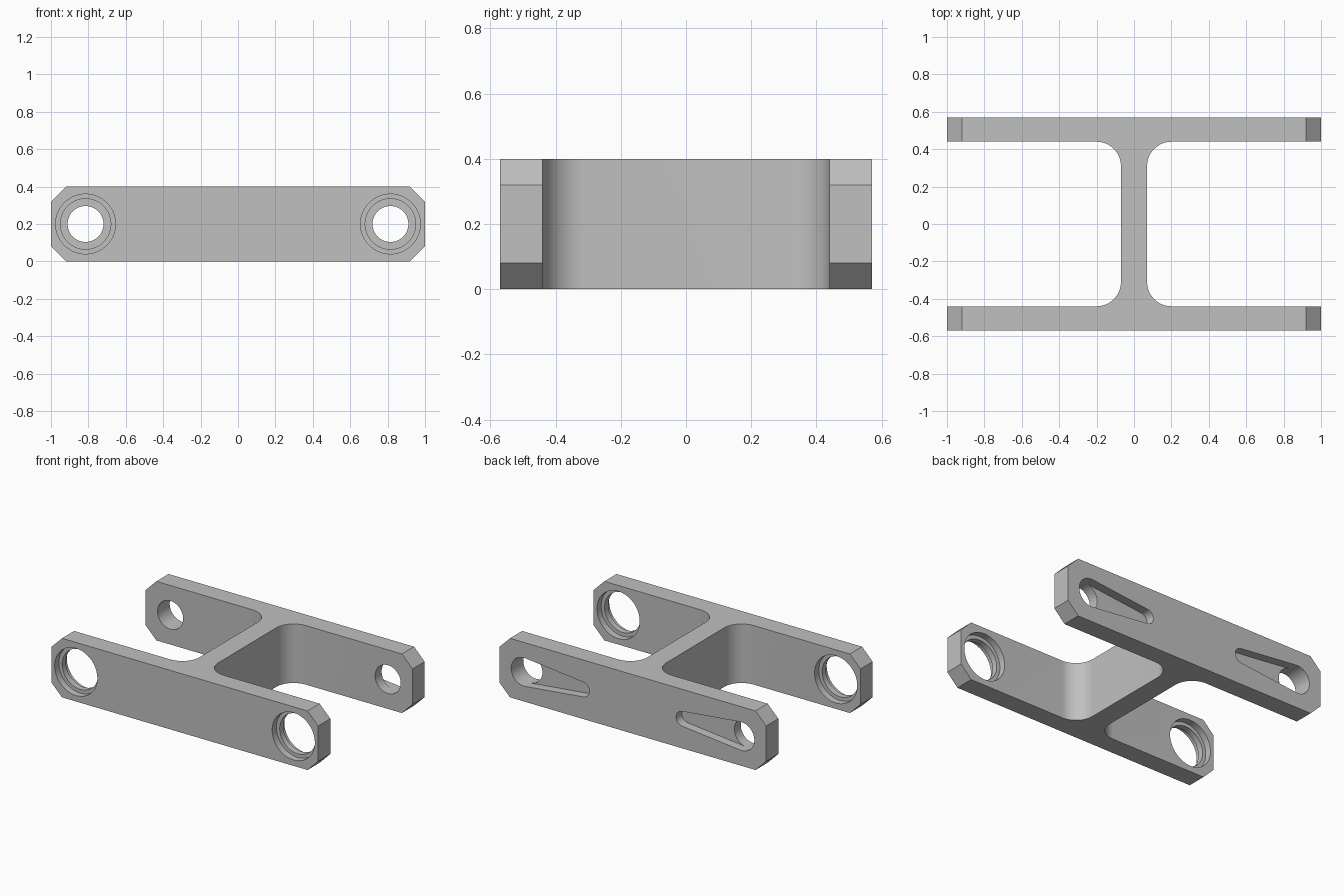
import bpy, bmesh
from math import sin, cos, pi, acos
from mathutils import Vector

cube = bpy.data.objects.get("Cube")
if cube:
    bpy.data.objects.remove(cube, do_unlink=True)

# Main dimensions
HALF_L, HALF_W, HEIGHT = 1.0, 0.57, 0.4
PLATE_IN, WEB, FILLET, CHAMFER = 0.44, 0.07, 0.13, 0.08
HOLE_X, MID_Z = 0.815, HEIGHT / 2

grey = bpy.data.materials.new("plain grey")
grey.use_nodes = True
colour = (0.53, 0.53, 0.53, 1)
grey.diffuse_color = colour
grey.node_tree.nodes["Principled BSDF"].inputs["Base Color"].default_value = colour


def arc(cx, cy, r, a0, a1, n):
    return [(cx + r * cos(a0 + (a1 - a0) * i / n), cy + r * sin(a0 + (a1 - a0) * i / n))
            for i in range(n + 1)]


def circle(cx, cy, r, n=64):
    return arc(cx, cy, r, 0, 2 * pi, n)[:-1]


def prism(name, outline, axis, lo, hi):
    """Extrude an outline along z, or an x-z outline along y."""
    def place(p, d):
        return Vector((p[0], p[1], d)) if axis == "z" else Vector((p[0], d, p[1]))
    bm = bmesh.new()
    face = bm.faces.new([bm.verts.new(place(p, lo)) for p in outline])
    ext = bmesh.ops.extrude_face_region(bm, geom=[face])
    verts = [v for v in ext["geom"] if isinstance(v, bmesh.types.BMVert)]
    bmesh.ops.translate(bm, verts=verts, vec=place((0, 0), hi - lo))
    bmesh.ops.recalc_face_normals(bm, faces=bm.faces)
    mesh = bpy.data.meshes.new(name)
    bm.to_mesh(mesh)
    bm.free()
    mesh.materials.append(grey)
    obj = bpy.data.objects.new(name, mesh)
    bpy.context.collection.objects.link(obj)
    return obj


def boolean(target, cutter, operation="DIFFERENCE"):
    cutter.hide_render = True
    mod = target.modifiers.new(cutter.name, "BOOLEAN")
    mod.operation, mod.solver, mod.object = operation, "EXACT", cutter
    bpy.context.view_layer.objects.active = target
    bpy.ops.object.modifier_apply(modifier=mod.name)
    bpy.data.objects.remove(cutter, do_unlink=True)


# H-shaped body: one filleted quarter mirrored into the whole outline
quarter = arc(WEB + FILLET, PLATE_IN - FILLET, FILLET, pi, pi / 2, 16)
quarter += [(HALF_L, PLATE_IN), (HALF_L, HALF_W)]
half = [(x, -y) for x, y in reversed(quarter)] + quarter
outline = half + [(-x, y) for x, y in reversed(half)]
body = prism("double_fork_bracket", outline, "z", 0, HEIGHT)

# Chamfered plate ends
c = CHAMFER
corner = [(HALF_L - c, 0), (HALF_L, c), (HALF_L, HEIGHT - c), (HALF_L - c, HEIGHT)]
octagon = corner + [(-x, z) for x, z in reversed(corner)]
boolean(body, prism("end_chamfers", octagon, "y", -1, 1), "INTERSECT")

# Holes and tapered pockets, on both sides
R, r, SLOT_X, POCKET = 0.096, 0.05, 0.375, 0.06
BORE, SEAT = 0.16, 0.045
a = acos((R - r) / (HOLE_X - SLOT_X))
teardrop = (arc(HOLE_X, MID_Z, R, a - pi, pi - a, 48)
            + arc(SLOT_X, MID_Z, r, pi - a, pi + a, 24))
for s in (1, -1):
    hole = circle(s * HOLE_X, MID_Z, 0.135)
    bore = circle(s * HOLE_X, MID_Z, BORE)
    boolean(body, prism("front_hole", hole, "y", -0.7, -0.3))
    boolean(body, prism("outer_bore", bore, "y", -0.7, -HALF_W + SEAT))
    boolean(body, prism("inner_bore", bore, "y", -PLATE_IN - SEAT, -0.3))
    slot = [(s * x, z) for x, z in teardrop]
    boolean(body, prism("tapered_pocket", slot, "y", HALF_W - POCKET, 0.7))
    boolean(body, prism("rear_hole", circle(s * HOLE_X, MID_Z, R), "y", 0.3, 0.7))

# Smooth fillets and bores, crisp edges
bpy.ops.object.select_all(action="DESELECT")
body.select_set(True)
bpy.context.view_layer.objects.active = body
bpy.ops.object.shade_smooth_by_angle(angle=pi / 6)
